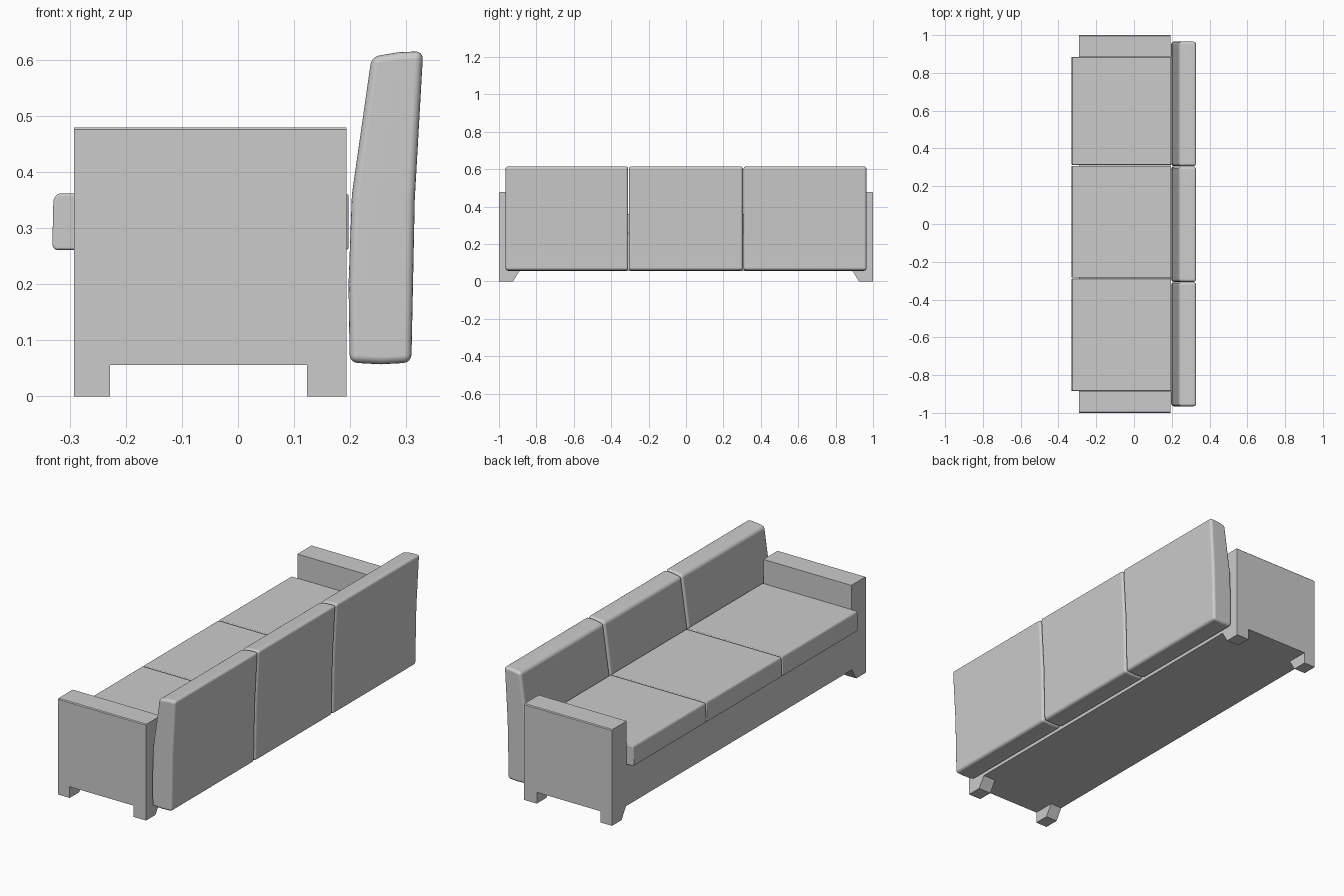
import bpy, bmesh

if "Cube" in bpy.data.objects:
    bpy.data.objects.remove(bpy.data.objects["Cube"])


def prism(name, pts, place, a, b):
    """Extrude a closed profile between a and b; place(u, v, w) maps to xyz."""
    bm = bmesh.new()
    lo = [bm.verts.new(place(u, v, a)) for u, v in pts]
    hi = [bm.verts.new(place(u, v, b)) for u, v in pts]
    bm.faces.new(lo)
    bm.faces.new(hi)
    n = len(pts)
    for i in range(n):
        j = (i + 1) % n
        bm.faces.new((lo[i], lo[j], hi[j], hi[i]))
    bmesh.ops.recalc_face_normals(bm, faces=bm.faces)
    mesh = bpy.data.meshes.new(name)
    bm.to_mesh(mesh)
    bm.free()
    ob = bpy.data.objects.new(name, mesh)
    bpy.context.collection.objects.link(ob)
    return ob


def along_x(u, v, w):
    return (w, u, v)


def along_y(u, v, w):
    return (u, w, v)


def soften(ob, width):
    """Round the edges of a cushion and shade it smooth."""
    mod = ob.modifiers.new("soft_edges", "BEVEL")
    mod.width = width
    mod.segments = 4
    mod.limit_method = 'ANGLE'
    mod.angle_limit = 0.6
    for p in ob.data.polygons:
        p.use_smooth = True
    wn = ob.modifiers.new("face_shading", "WEIGHTED_NORMAL")
    wn.keep_sharp = True


# Frame: U-shaped section with both arms and the seat base in one piece
half = [(0.885, 0.26), (0.885, 0.479), (0.996, 0.479), (1.0, 0.475), (1.0, 0.056)]
section = half + [(-y, z) for y, z in reversed(half)]
prism("frame", section, along_x, -0.292, 0.193)

# Legs: flush with the outside, tapered on the inside
for side in (-1, 1):
    leg = [(side * y, z) for y, z in [(1.0, 0), (0.925, 0), (0.89, 0.056), (1.0, 0.056)]]
    prism("front_leg", leg, along_x, -0.292, -0.228)
    prism("back_leg", leg, along_x, 0.123, 0.193)

# Seat cushions, overhanging the open side of the base
seat = [(-0.331, 0.268), (-0.326, 0.261), (0.197, 0.261), (0.197, 0.361),
        (-0.322, 0.361), (-0.329, 0.35)]
for a, b in ((-0.884, -0.289), (-0.284, 0.308), (0.313, 0.884)):
    soften(prism("seat_cushion", seat, along_y, a, b), 0.01)

# Back cushions, leaning outward above the seat
back = [(0.199, 0.06), (0.255, 0.057), (0.309, 0.06), (0.315, 0.35),
        (0.33, 0.615), (0.285, 0.613), (0.238, 0.605), (0.203, 0.36), (0.197, 0.2)]
for a, b in ((-0.965, -0.309), (-0.306, 0.304), (0.307, 0.965)):
    soften(prism("back_cushion", back, along_y, a, b), 0.014)
